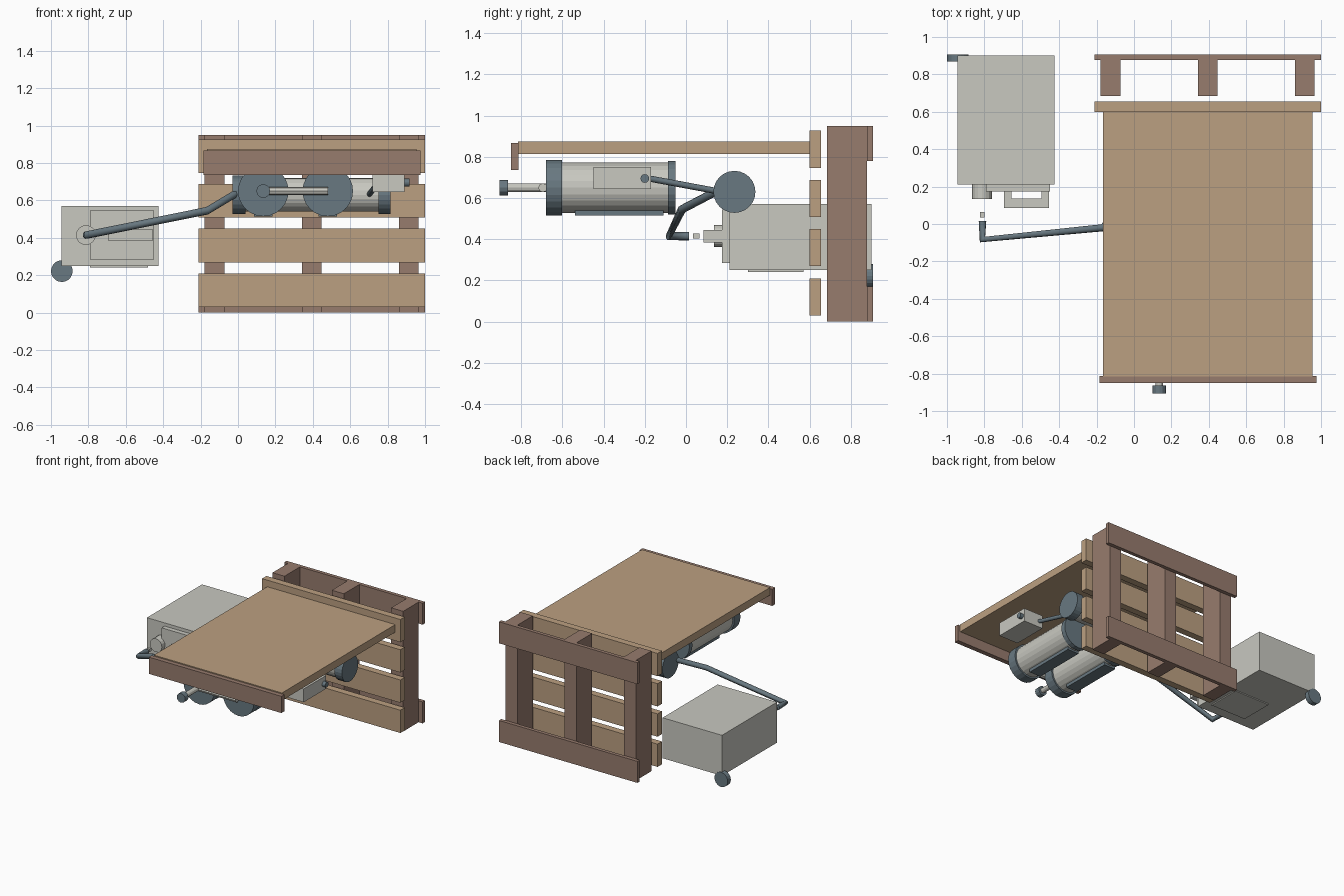
import bpy, bmesh
from mathutils import Vector

cube = bpy.data.objects.get("Cube")
if cube:
    bpy.data.objects.remove(cube, do_unlink=True)


def material(name, rgb):
    m = bpy.data.materials.new(name)
    m.use_nodes = True
    m.diffuse_color = (*rgb, 1)
    m.node_tree.nodes["Principled BSDF"].inputs["Base Color"].default_value = (*rgb, 1)
    return m


TAN = material("tan wood", (0.50, 0.35, 0.22))
BROWN = material("brown wood", (0.31, 0.20, 0.155))
GREY = material("light grey metal", (0.58, 0.58, 0.53))
STEEL = material("blue grey steel", (0.14, 0.19, 0.22))


def add_object(name, bm, mat):
    bmesh.ops.recalc_face_normals(bm, faces=bm.faces)
    mesh = bpy.data.meshes.new(name)
    bm.to_mesh(mesh)
    bm.free()
    mesh.materials.append(mat)
    ob = bpy.data.objects.new(name, mesh)
    bpy.context.collection.objects.link(ob)
    return ob


def box(name, mat, x, y, z):
    """Box from (low, high) ranges on each axis."""
    bm = bmesh.new()
    bmesh.ops.create_cube(bm, size=1)
    for v in bm.verts:
        v.co = [(r[0] + r[1]) / 2 + c * (r[1] - r[0]) for c, r in zip(v.co, (x, y, z))]
    return add_object(name, bm, mat)


def rod(name, mat, a, b, radius, sides=24):
    """Cylinder running from point a to point b."""
    a, b = Vector(a), Vector(b)
    bm = bmesh.new()
    bmesh.ops.create_cone(bm, cap_ends=True, segments=sides,
                          radius1=radius, radius2=radius, depth=(b - a).length)
    turn = (b - a).to_track_quat('Z', 'Y')
    for v in bm.verts:
        v.co = turn @ v.co + (a + b) / 2
    return add_object(name, bm, mat)


def pipe(name, mat, points, radius):
    """Mitred tube through a list of points."""
    curve = bpy.data.curves.new(name, 'CURVE')
    curve.dimensions = '3D'
    curve.bevel_depth = radius
    curve.bevel_resolution = 2
    curve.use_fill_caps = True
    spline = curve.splines.new('POLY')
    spline.points.add(len(points) - 1)
    for p, co in zip(spline.points, points):
        p.co = (*co, 1)
    curve.materials.append(mat)
    ob = bpy.data.objects.new(name, curve)
    bpy.context.collection.objects.link(ob)


# Upright pallet: front slats, posts and back boards
for i in range(4):
    low = 0.03 + 0.239 * i
    box(f"pallet_slat_{i + 1}", TAN, (-0.21, 1.0), (0.60, 0.655), (low, low + 0.18))
for i in range(3):
    low = -0.178 + 0.519 * i
    box(f"pallet_post_{i + 1}", BROWN, (low, low + 0.105), (0.685, 0.878), (0, 0.95))
for name, low in (("lower", 0), ("upper", 0.78)):
    box(f"pallet_{name}_back_board", BROWN, (-0.21, 1.0), (0.878, 0.907), (low, low + 0.17))

# Table top with front apron
box("table_top", TAN, (-0.165, 0.955), (-0.815, 0.60), (0.815, 0.875))
box("table_apron", BROWN, (-0.185, 0.975), (-0.85, -0.813), (0.735, 0.867))

# Twin tanks lying front to back
for side, x in (("right", 0.135), ("left", 0.48)):
    def along(y):
        return (x, y, 0.65)
    rod(f"{side}_tank_body", GREY, along(-0.67), along(-0.06), 0.122)
    rod(f"{side}_tank_front_cap", STEEL, along(-0.68), along(-0.603), 0.135)
    rod(f"{side}_tank_back_cap", STEEL, along(-0.088), along(-0.05), 0.13)
    box(f"{side}_tank_plate", STEEL, (x - 0.05, x + 0.05), (-0.54, -0.11), (0.515, 0.54))

# Cross tube and valve in front of the tanks
rod("tank_cross_tube", GREY, (0.135, -0.695, 0.65), (0.48, -0.695, 0.65), 0.022, 8)
rod("valve_stem", GREY, (0.135, -0.87, 0.65), (0.135, -0.68, 0.65), 0.02, 12)
rod("valve_knob", STEEL, (0.135, -0.905, 0.65), (0.135, -0.863, 0.65), 0.037, 12)

# Cross drum behind the tanks
rod("drum_body", GREY, (-0.02, 0.235, 0.63), (0.80, 0.235, 0.63), 0.09)
rod("drum_right_cap", STEEL, (-0.03, 0.235, 0.63), (0.04, 0.235, 0.63), 0.102)
rod("drum_left_cap", STEEL, (0.75, 0.235, 0.63), (0.815, 0.235, 0.63), 0.102)

# Control box with its knob and feed pipe
box("control_box", GREY, (0.72, 0.89), (-0.45, -0.17), (0.645, 0.75))
rod("control_knob", STEEL, (0.88, -0.20, 0.695), (0.917, -0.20, 0.695), 0.021, 12)
pipe("feed_pipe", STEEL, [(0.75, -0.18, 0.695), (0.70, 0.17, 0.63)], 0.015)

# Long outlet pipe leading to the machine
pipe("outlet_pipe", STEEL, [(0.01, 0.18, 0.65), (-0.165, -0.02, 0.545),
                            (-0.81, -0.083, 0.415), (-0.81, 0.015, 0.415)], 0.021)
box("pipe_tip", GREY, (-0.824, -0.80), (0.035, 0.065), (0.403, 0.428))

# Machine housing, front panel, handle, port and wheel
box("machine_housing", GREY, (-0.945, -0.425), (0.212, 0.90), (0.25, 0.57))
box("machine_front_panel", GREY, (-0.79, -0.448), (0.175, 0.215), (0.285, 0.545))
box("machine_base_plate", GREY, (-0.79, -0.48), (0.30, 0.57), (0.242, 0.252))
box("handle_bar", GREY, (-0.695, -0.455), (0.085, 0.137), (0.385, 0.445))
for name, x in (("right", -0.695), ("left", -0.495)):
    box(f"handle_{name}_leg", GREY, (x, x + 0.04), (0.13, 0.18), (0.385, 0.445))
rod("machine_port", GREY, (-0.813, 0.135, 0.415), (-0.813, 0.22, 0.415), 0.053, 16)
rod("machine_wheel", STEEL, (-0.942, 0.868, 0.222), (-0.942, 0.907, 0.222), 0.058, 20)
